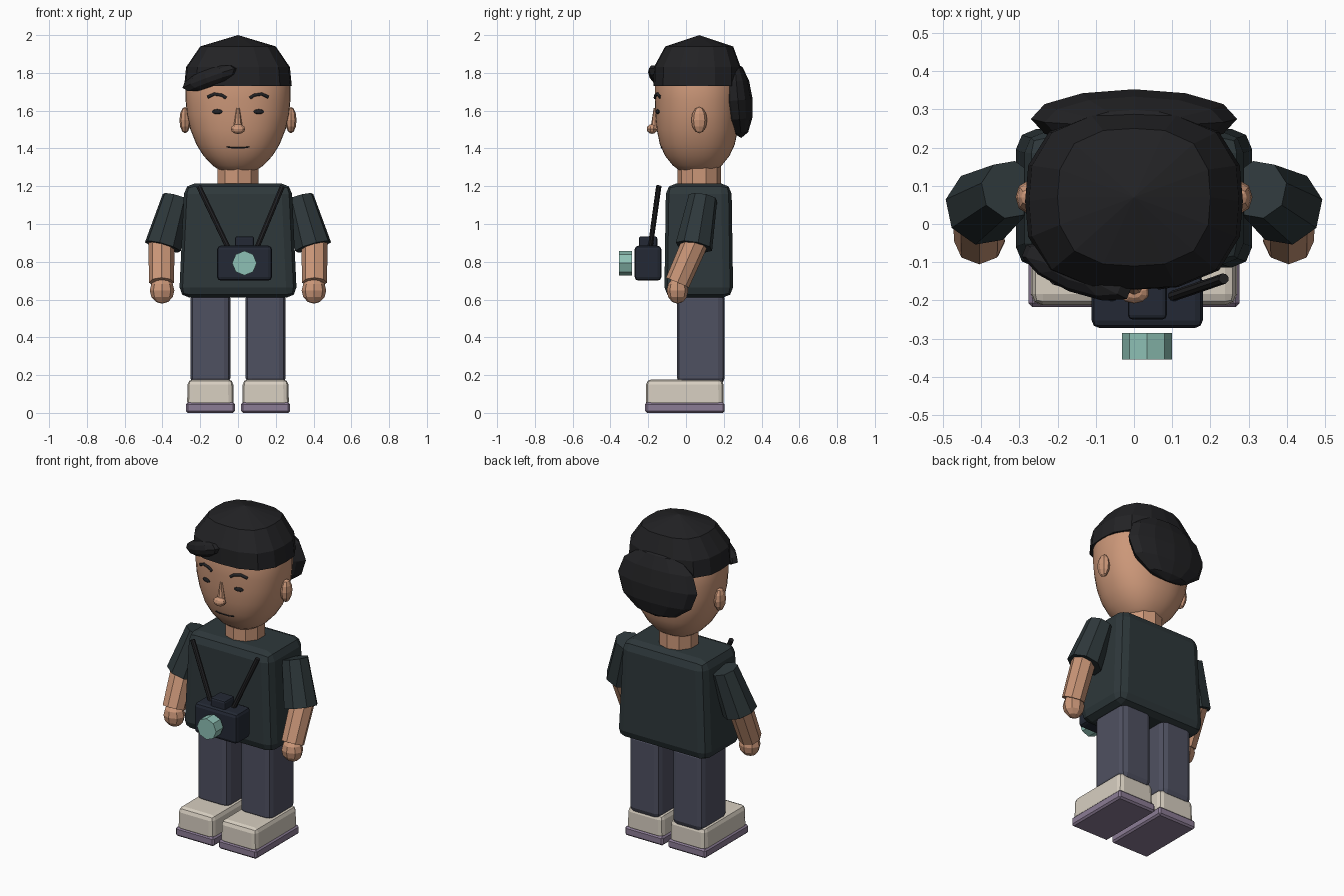
import bpy, bmesh
from math import cos, sin, pi, radians
from mathutils import Vector, Matrix, Euler

if "Cube" in bpy.data.objects:
    bpy.data.objects.remove(bpy.data.objects["Cube"])


def mat(name, r, g, b):
    m = bpy.data.materials.new(name)
    m.diffuse_color = (r, g, b, 1)
    m.use_nodes = True
    m.node_tree.nodes["Principled BSDF"].inputs["Base Color"].default_value = m.diffuse_color
    return m


SKIN = mat("skin", 0.60, 0.31, 0.19)
HAIR = mat("hair", 0.016, 0.016, 0.018)
SHIRT = mat("shirt", 0.027, 0.039, 0.043)
PANTS = mat("trousers", 0.078, 0.082, 0.12)
SHOE = mat("shoe", 0.68, 0.62, 0.53)
SOLE = mat("sole", 0.26, 0.20, 0.30)
BODY = mat("camera_body", 0.017, 0.022, 0.035)
LENS = mat("lens", 0.27, 0.53, 0.46)


def finish(name, bm, material, smooth=False):
    bmesh.ops.recalc_face_normals(bm, faces=bm.faces[:])
    me = bpy.data.meshes.new(name)
    bm.to_mesh(me)
    bm.free()
    for p in me.polygons:
        p.use_smooth = smooth
    me.materials.append(material)
    ob = bpy.data.objects.new(name, me)
    bpy.context.collection.objects.link(ob)
    return ob


def box(name, lo, hi, material, bevel, top=(1, 1), segments=2):
    """Rounded box between two corners; top scales the upper face."""
    lo, hi = Vector(lo), Vector(hi)
    c, s = (lo + hi) / 2, hi - lo
    bm = bmesh.new()
    bmesh.ops.create_cube(bm, size=1)
    for v in bm.verts:
        if v.co.z > 0:
            v.co.x *= top[0]
            v.co.y *= top[1]
        v.co = Vector((v.co.x * s.x, v.co.y * s.y, v.co.z * s.z)) + c
    bmesh.ops.bevel(bm, geom=bm.edges[:], offset=bevel, segments=segments,
                    profile=0.5, affect='EDGES', clamp_overlap=True)
    return finish(name, bm, material)


def prism(name, a, b, r1, r2, material, sides=8, smooth=False):
    """Tapered prism from point a to point b."""
    a, b = Vector(a), Vector(b)
    d = b - a
    m = Matrix.Translation((a + b) / 2) @ d.to_track_quat('Z', 'Y').to_matrix().to_4x4()
    bm = bmesh.new()
    bmesh.ops.create_cone(bm, cap_ends=True, segments=sides, radius1=r1,
                          radius2=r2, depth=d.length, matrix=m)
    return finish(name, bm, material, smooth)


def ball(name, c, r, material, rot=(0, 0, 0), u=8, v=6, smooth=False):
    m = Matrix.LocRotScale(Vector(c), Euler([radians(t) for t in rot]), Vector(r))
    bm = bmesh.new()
    bmesh.ops.create_uvsphere(bm, u_segments=u, v_segments=v, radius=1, matrix=m)
    return finish(name, bm, material, smooth)


def loft(name, rings, n, power, material, smooth=False, apex=None):
    """Stack of superellipse rings given as (z, rx, ry, centre y)."""
    bm = bmesh.new()
    loops = []
    for z, rx, ry, cy in rings:
        loop = []
        for i in range(n):
            c, s = cos(2 * pi * i / n), sin(2 * pi * i / n)
            k = (abs(c) ** power + abs(s) ** power) ** (-1 / power)
            loop.append(bm.verts.new((rx * c * k, cy + ry * s * k, z)))
        loops.append(loop)
    for p, q in zip(loops, loops[1:]):
        for i in range(n):
            j = (i + 1) % n
            bm.faces.new((p[i], p[j], q[j], q[i]))
    bm.faces.new(loops[0][::-1])
    if apex:
        t = bm.verts.new(apex)
        for i in range(n):
            bm.faces.new((loops[-1][i], loops[-1][(i + 1) % n], t))
    else:
        bm.faces.new(loops[-1])
    return finish(name, bm, material, smooth)


# Head: smooth egg-shaped loft, wide at the temples
HEAD = [(1.268, 0.05, 0.05, 0.06), (1.28, 0.09, 0.09, 0.06), (1.31, 0.135, 0.13, 0.06),
        (1.36, 0.182, 0.17, 0.06), (1.42, 0.22, 0.198, 0.06), (1.50, 0.252, 0.215, 0.06),
        (1.58, 0.27, 0.222, 0.06), (1.66, 0.278, 0.225, 0.06), (1.74, 0.278, 0.225, 0.06),
        (1.82, 0.255, 0.205, 0.06), (1.90, 0.19, 0.15, 0.06)]
loft("head", HEAD, 32, 2.3, SKIN, smooth=True)


def face_y(x, z):
    """Depth of the face surface at x, z."""
    for (z0, a0, b0, _), (z1, a1, b1, _) in zip(HEAD, HEAD[1:]):
        if z0 <= z <= z1:
            t = (z - z0) / (z1 - z0)
            rx, ry = a0 + (a1 - a0) * t, b0 + (b1 - b0) * t
            return 0.06 - ry * (1 - (abs(x) / rx) ** 2.3) ** (1 / 2.3)


def face_line(name, pts, radius):
    cu = bpy.data.curves.new(name, 'CURVE')
    cu.dimensions = '3D'
    cu.bevel_depth, cu.bevel_resolution, cu.use_fill_caps = radius, 1, True
    sp = cu.splines.new('POLY')
    sp.points.add(len(pts) - 1)
    for p, (x, z) in zip(sp.points, pts):
        p.co = (x, face_y(x, z) - 0.001, z, 1)
    cu.materials.append(HAIR)
    ob = bpy.data.objects.new(name, cu)
    bpy.context.collection.objects.link(ob)


# Nose and mouth
prism("nose_bridge", (0, -0.163, 1.50), (0, -0.163, 1.615), 0.026, 0.008, SKIN, 8)
ball("nose_tip", (0, -0.18, 1.503), (0.04, 0.028, 0.026), SKIN, u=10)
face_line("mouth", [(-0.06, 1.408), (-0.03, 1.404), (0.03, 1.404), (0.06, 1.408)], 0.004)

# Hair: faceted cap, back volume, swept fringe
loft("hair_cap", [(1.73, 0.285, 0.232, 0.06), (1.83, 0.275, 0.23, 0.06),
                  (1.94, 0.20, 0.18, 0.07)], 16, 2.8, HAIR, apex=(0, 0.07, 2.0))
ball("hair_back", (0, 0.275, 1.655), (0.27, 0.078, 0.2), HAIR, rot=(5, 0, 0), u=12)
ball("hair_fringe", (-0.15, -0.125, 1.772), (0.165, 0.055, 0.05), HAIR, rot=(0, -19, -22), u=10)

# Neck and shirt
prism("neck", (0, 0.07, 1.17), (0, 0.07, 1.33), 0.115, 0.115, SKIN, 10)
box("shirt_body", (-0.312, -0.115, 0.61), (0.312, 0.25, 1.215), SHIRT, 0.055, top=(0.91, 0.95))

# Paired parts
for side, s in (("left", 1), ("right", -1)):
    ball(side + "_ear", (s * 0.28, 0.07, 1.55), (0.03, 0.042, 0.07), SKIN)
    x = s * 0.11
    ball(side + "_eye", (x, face_y(x, 1.595), 1.595), (0.03, 0.009, 0.013), HAIR, rot=(0, 0, s * 13), u=10)
    face_line(side + "_eyebrow", [(s * 0.063, 1.667), (s * 0.085, 1.682),
                                  (s * 0.125, 1.688), (s * 0.16, 1.672)], 0.009)
    prism(side + "_sleeve", (s * 0.325, 0.09, 1.14), (s * 0.398, 0.042, 0.88), 0.078, 0.1, SHIRT, 8)
    prism(side + "_forearm", (s * 0.405, 0.06, 0.93), (s * 0.405, -0.045, 0.69), 0.07, 0.066, SKIN, 8)
    ball(side + "_hand", (s * 0.402, -0.045, 0.648), (0.065, 0.057, 0.07), SKIN)
    x0, x1 = sorted((s * 0.04, s * 0.252))
    box(side + "_leg", (x0, -0.048, 0.15), (x1, 0.205, 0.64), PANTS, 0.035)
    x0, x1 = sorted((s * 0.022, s * 0.27))
    box(side + "_shoe", (x0, -0.213, 0.03), (x1, 0.2, 0.178), SHOE, 0.028, top=(0.97, 0.99))
    x0, x1 = sorted((s * 0.016, s * 0.276))
    box(side + "_sole", (x0, -0.217, 0.0), (x1, 0.205, 0.055), SOLE, 0.01, segments=1)

# Hanging camera with straps
box("camera_body", (-0.111, -0.272, 0.70), (0.18, -0.13, 0.885), BODY, 0.02)
box("camera_viewfinder", (-0.016, -0.25, 0.85), (0.086, -0.152, 0.935), BODY, 0.012)
prism("camera_lens", (0.034, -0.285, 0.793), (0.034, -0.355, 0.793), 0.065, 0.065, LENS, 8)
prism("camera_strap_right", (-0.05, -0.19, 0.87), (-0.208, -0.145, 1.2), 0.014, 0.014, HAIR, 8)
prism("camera_strap_left", (0.098, -0.19, 0.87), (0.235, -0.143, 1.2), 0.014, 0.014, HAIR, 8)
